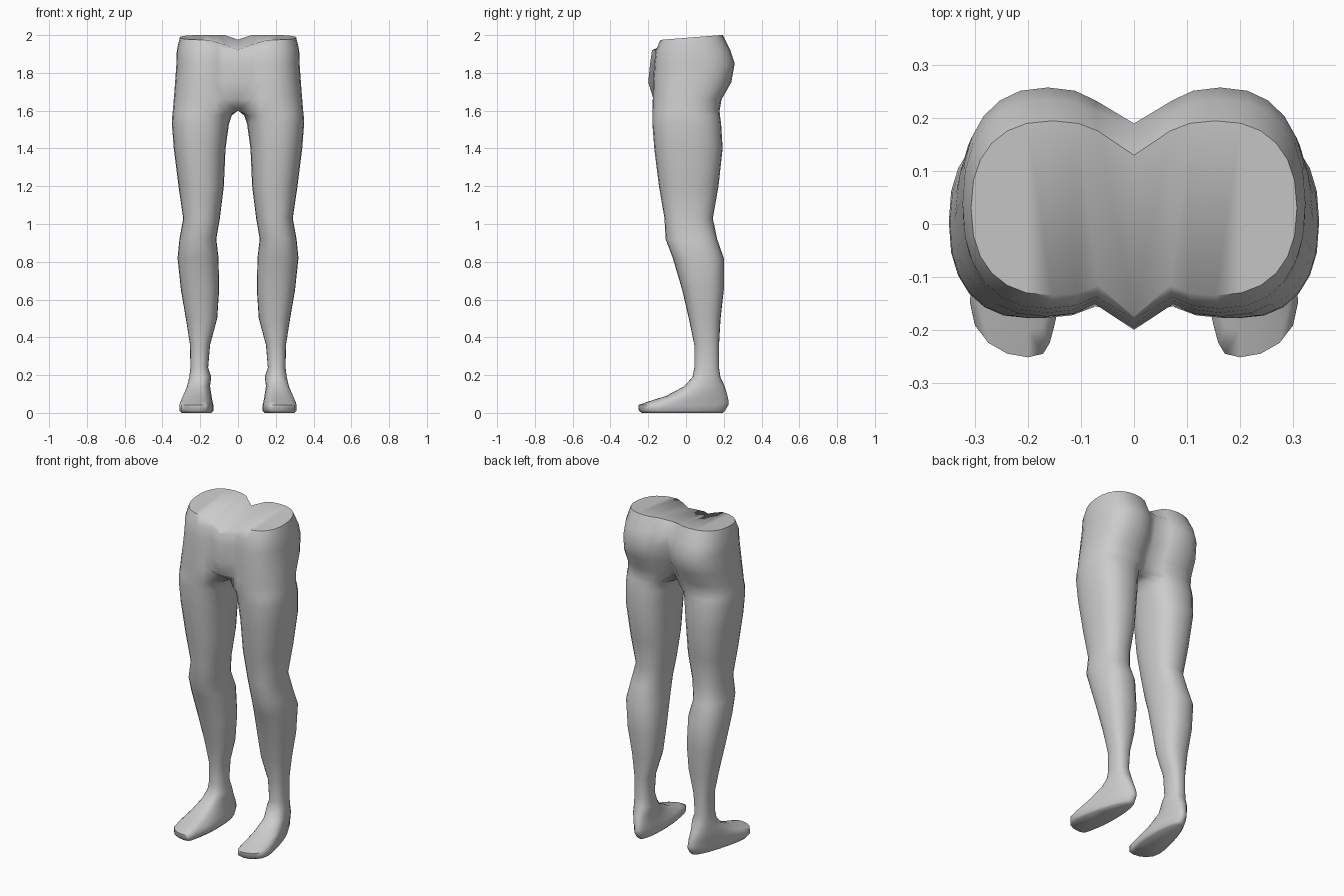
import bpy, bmesh, math
from mathutils import Vector

cube = bpy.data.objects.get("Cube")
if cube:
    bpy.data.objects.remove(cube, do_unlink=True)

SIDES = 24
BACK_MID, FRONT_MID = 9, 15     # ring points that meet the centre line on the hips

# Leg sections: height, inner x, outer x, front y, back y, foot shape amount
LEG = [
    (0, .14, .28, -.235, .195, 1),
    (.012, .13, .29, -.25, .207, 1),
    (.042, .13, .29, -.252, .225, 1),
    (.06, .135, .285, -.2, .226, 1),
    (.09, .14, .277, -.105, .22, .8),
    (.14, .148, .265, -.01, .205, .4),
    (.19, .142, .258, .035, .182, .1),
    (.24, .158, .252, .044, .175, 0),
    (.36, .148, .254, .044, .175, 0),
    (.5, .11, .276, .015, .183, 0),
    (.65, .1, .302, -.02, .2, 0),
    (.82, .103, .32, -.07, .2, 0),
    (.92, .115, .31, -.108, .165, 0),
    (1.03, .096, .29, -.114, .142, 0),
    (1.2, .075, .315, -.143, .172, 0),
    (1.4, .066, .34, -.168, .194, 0),
    (1.53, .048, .35, -.178, .186, 0),
    (1.575, .033, .348, -.178, .18, 0),
]

# Hip sections: height, outer x, front y, front centre y, back y, back centre y
HIPS = [
    (1.6, .345, -.178, -.08, .178, .07),
    (1.66, .34, -.176, -.172, .188, .12),
    (1.75, .333, -.175, -.2, .24, .16),
    (1.85, .326, -.168, -.19, .258, .185),
    (1.92, .324, -.16, -.18, .235, .19),
    (1.98, .308, -.135, -.174, .195, .13),
]


def power(value, exponent):
    return math.copysign(abs(value) ** exponent, value)


def leg_ring(z, inner, outer, front, back, foot):
    """Rounded section; the foot amount widens the ball and narrows the heel."""
    points = []
    for k in range(SIDES):
        a = math.tau * k / SIDES
        u, v = power(math.cos(a), .85), power(math.sin(a), .85)
        shift = -.03 * v - (.04 * v ** 6 if v < 0 else 0)
        width = (outer - inner) / 2 * (1 - .35 * foot * v)
        x = (inner + outer) / 2 + foot * shift + width * u
        y = (front + back) / 2 + (back - front) / 2 * v
        points.append(Vector((x, y, z)))
    return points


def hip_ring(z, outer, front, front_mid, back, back_mid):
    """Half section whose inner points lie on the centre plane."""
    points = leg_ring(z, 0, outer, front, back, 0)
    span = FRONT_MID - BACK_MID
    for k in range(BACK_MID, FRONT_MID + 1):
        t = (k - BACK_MID) / span
        points[k] = Vector((0, back_mid + (front_mid - back_mid) * t, z))
    return points


rings = [leg_ring(*row) for row in LEG] + [hip_ring(*row) for row in HIPS]

# Waistline rises to the back and dips at the front centre
for p in rings[-1]:
    p.z = 1.975 + .08 * (p.y + .13)
    if p.y < 0:
        p.z -= .05 * max(0, 1 - p.x / .15)
    else:
        p.z -= .02 * max(0, 1 - p.x / .06)

bm = bmesh.new()
loops = [[bm.verts.new(p) for p in ring] for ring in rings]

# Skin between sections, left open on the centre plane
for low, high in zip(loops, loops[1:]):
    for k in range(SIDES):
        n = (k + 1) % SIDES
        quad = (low[k], low[n], high[n], high[k])
        if any(v.co.x > 0 for v in quad):
            bm.faces.new(quad)

# Sole
bm.faces.new(loops[0][::-1])

# Waist cap: strips from front to back
top = loops[-1]
for j in range(BACK_MID):
    front, back = FRONT_MID + j, BACK_MID - j
    strip = [top[front], top[(front + 1) % SIDES], top[back - 1], top[back]]
    bm.faces.new(list(dict.fromkeys(strip)))

bmesh.ops.delete(bm, geom=[v for v in bm.verts if not v.link_faces], context='VERTS')
bmesh.ops.recalc_face_normals(bm, faces=bm.faces)

mesh = bpy.data.meshes.new("hips_and_legs")
bm.to_mesh(mesh)
bm.free()
body = bpy.data.objects.new("hips_and_legs", mesh)
bpy.context.collection.objects.link(body)

# Plain grey
grey = bpy.data.materials.new("light_grey")
grey.use_nodes = True
color = (.6, .6, .6, 1)
grey.diffuse_color = color
grey.node_tree.nodes["Principled BSDF"].inputs["Base Color"].default_value = color
mesh.materials.append(grey)

# Smooth skin, other leg mirrored
bpy.context.view_layer.objects.active = body
body.select_set(True)
bpy.ops.object.shade_smooth_by_angle(angle=math.radians(60))
mirror = body.modifiers.new("other_leg", 'MIRROR')
mirror.use_clip = True
mirror.merge_threshold = .0005
